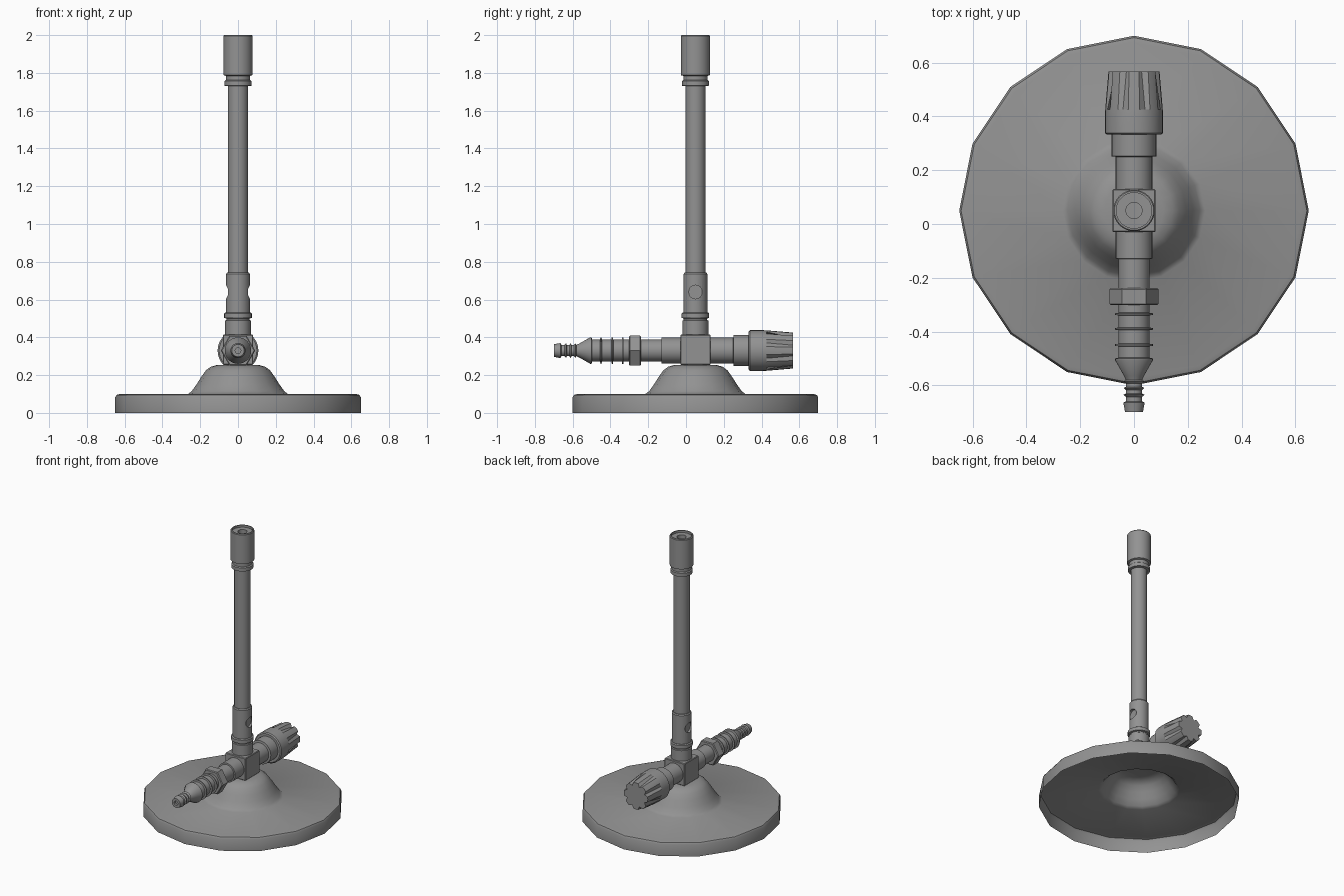
import bpy, bmesh, math
from mathutils import Matrix

cube = bpy.data.objects.get("Cube")
if cube:
    bpy.data.objects.remove(cube, do_unlink=True)

CY = 0.05    # y of the upright tube
PZ = 0.33    # height of the gas pipe axis

metal = bpy.data.materials.new("grey_metal")
metal.use_nodes = True
grey = (0.29, 0.29, 0.29, 1)
metal.diffuse_color = grey
metal.node_tree.nodes["Principled BSDF"].inputs["Base Color"].default_value = grey


def finish(name, bm, angle=32):
    """Turn a bmesh into a shaded object."""
    bmesh.ops.recalc_face_normals(bm, faces=bm.faces)
    mesh = bpy.data.meshes.new(name)
    bm.to_mesh(mesh)
    bm.free()
    mesh.materials.append(metal)
    obj = bpy.data.objects.new(name, mesh)
    bpy.context.collection.objects.link(obj)
    shade(obj, angle)
    return obj


def shade(obj, angle=32):
    bpy.ops.object.select_all(action='DESELECT')
    obj.select_set(True)
    bpy.context.view_layer.objects.active = obj
    bpy.ops.object.shade_smooth_by_angle(angle=math.radians(angle))


def lathe(name, profile, axis='z', sides=32, ends=(True, True), warp=None, angle=32):
    """Revolve (radius, position) points about the tube or the pipe axis."""
    bm = bmesh.new()
    rings = []
    for k, (radius, pos) in enumerate(profile):
        ring = []
        for i in range(sides):
            a = math.tau * i / sides
            r = warp(k, i, radius) if warp else radius
            u, v = r * math.cos(a), r * math.sin(a)
            ring.append(bm.verts.new((u, CY + v, pos) if axis == 'z' else (u, pos, PZ + v)))
        rings.append(ring)
    for low, high in zip(rings, rings[1:]):
        for i in range(sides):
            j = (i + 1) % sides
            bm.faces.new((low[i], low[j], high[j], high[i]))
    for ring, closed in zip((rings[0], rings[-1]), ends):
        if closed:
            bm.faces.new(ring)
    return finish(name, bm, angle)


# Foot: a hollow shell, open underneath
lathe("base", [(0.65, 0), (0.65, 0.083), (0.643, 0.095), (0.625, 0.1), (0.265, 0.1),
               (0.245, 0.115), (0.22, 0.15), (0.195, 0.19), (0.17, 0.225),
               (0.145, 0.244), (0.11, 0.254)], sides=16, ends=(False, True), angle=40)

# Central valve block
bm = bmesh.new()
bmesh.ops.create_cube(bm, size=0.16, matrix=Matrix.Translation((0, CY, PZ + 0.004)))
bmesh.ops.bevel(bm, geom=bm.edges[:], offset=0.004, segments=1, affect='EDGES')
finish("valve_block", bm)

# Upright parts
lathe("lower_collar", [(0.068, 0.41), (0.068, 0.488), (0.062, 0.492), (0.062, 0.5),
                       (0.073, 0.503), (0.073, 0.527), (0.066, 0.532)])
sleeve = lathe("air_sleeve", [(0.063, 0.53), (0.063, 0.735), (0.058, 0.742)])
lathe("burner_tube", [(0.053, 0.73), (0.053, 1.74)])
lathe("burner_head", [(0.053, 1.73), (0.071, 1.732), (0.071, 1.757), (0.064, 1.762),
                      (0.064, 1.784), (0.077, 1.788), (0.077, 1.995), (0.073, 2.0),
                      (0.066, 2.0), (0.066, 1.985), (0.03, 1.985), (0.03, 1.9)])

# Air holes on both sides of the sleeve
for side in (-1, 1):
    bm = bmesh.new()
    place = Matrix.Translation((side * 0.095, CY, 0.64)) @ Matrix.Rotation(math.pi / 2, 4, 'Y')
    bmesh.ops.create_cone(bm, cap_ends=True, segments=24, radius1=0.036, radius2=0.036,
                          depth=0.1, matrix=place)
    cutter = finish("air_hole_cutter", bm)
    cutter.hide_render = True
    cut = sleeve.modifiers.new("air_hole", 'BOOLEAN')
    cut.operation = 'DIFFERENCE'
    cut.solver = 'EXACT'
    cut.object = cutter
    bpy.context.view_layer.objects.active = sleeve
    bpy.ops.object.modifier_apply(modifier=cut.name)
    bpy.data.objects.remove(cutter, do_unlink=True)
shade(sleeve)

# Gas pipe through the block
lathe("front_pipe", [(0.058, -0.25), (0.058, -0.13), (0.068, -0.129), (0.068, 0)], 'y')
lathe("hex_nut", [(0.085, -0.302), (0.091, -0.297), (0.091, -0.243), (0.085, -0.238)],
      'y', sides=6, angle=20)
lathe("rear_pipe", [(0.068, 0.1), (0.068, 0.25), (0.083, 0.252), (0.083, 0.34)], 'y')

# Hose connector: barbed tip, flare and ringed body
tip = [(0.015, -0.685), (0.015, -0.7), (0.033, -0.7), (0.04, -0.664), (0.03, -0.66)]
for y in (-0.635, -0.61, -0.585):
    tip += [(0.03, y - 0.008), (0.039, y), (0.03, y + 0.004)]
tip += [(0.037, -0.565), (0.07, -0.507), (0.07, -0.5), (0.058, -0.497)]
for y in (-0.45, -0.39, -0.335):
    tip += [(0.058, y - 0.005), (0.07, y - 0.003), (0.07, y + 0.003), (0.058, y + 0.005)]
tip.append((0.058, -0.29))
lathe("hose_connector", tip, 'y')


# Control knob with eight tapering grooves
def groove(ring, i, radius):
    return radius - 0.021 if ring == 4 and i % 4 == 2 else radius


lathe("control_knob", [(0.1, 0.332), (0.108, 0.338), (0.108, 0.4), (0.107, 0.425),
                       (0.095, 0.567)], 'y', warp=groove, angle=20)
